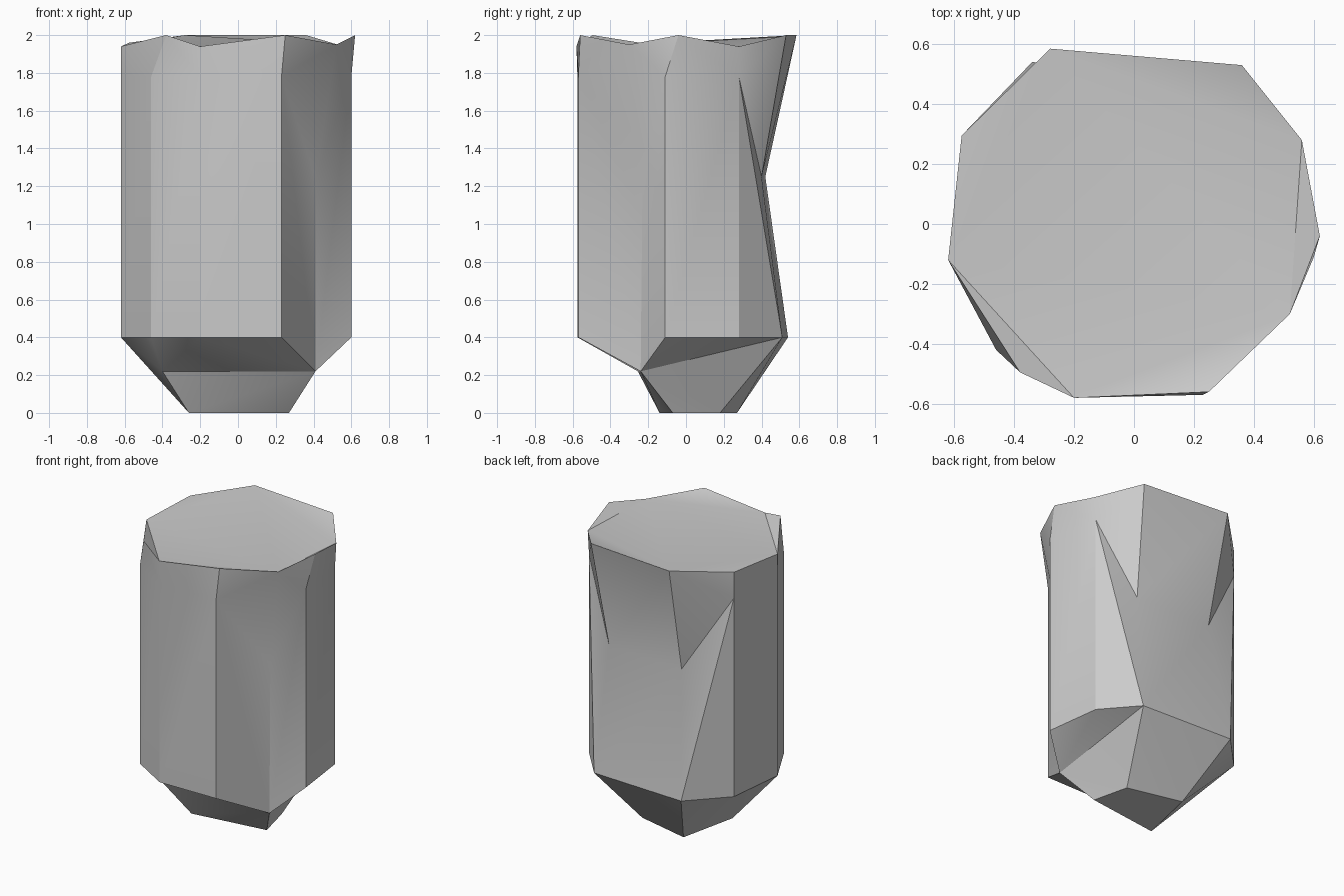
import bpy
import bmesh
import math

if "Cube" in bpy.data.objects:
    bpy.data.objects.remove(bpy.data.objects["Cube"], do_unlink=True)

FOOT_TOP, NOTCH_HEIGHT, SHOULDER = 0.40, 1.25, 1.78

# Corner columns, counterclockwise from the back left: rim point, then foot corner
rim = {
    "back": (-.28, .585, 2), "side": (-.575, .295, 1.96), "wing": (-.62, -.12, 1.94),
    "cheek": (-.38, -.495, 2), "front": (-.2, -.58, 1.94), "edge": (.25, -.56, 2),
    "cleft": (.52, -.3, 1.95), "flank": (.62, -.04, 2), "hip": (.56, .28, 1.94),
    "rear": (.36, .53, 2),
}
foot = {
    "back": (-.34, .54), "side": (-.575, .295), "wing": (-.62, -.12),
    "cheek": (-.46, -.42), "front": (-.2, -.575), "edge": (.23, -.57),
    "cleft": (.41, -.24), "flank": (.6, -.11), "hip": (.55, .28),
    "rear": (.35, .51),
}
# Columns that are pinched inwards half way up
notches = {"back": (-.26, .42), "cleft": (.41, -.23), "rear": (.31, .4)}

bm = bmesh.new()
top, middle, bottom = {}, {}, {}
for name, point in rim.items():
    top[name] = bm.verts.new(point)
    x, y = foot[name]
    if name in notches:
        middle[name] = bm.verts.new((*notches[name], NOTCH_HEIGHT))
    else:
        middle[name] = bm.verts.new((x, y, SHOULDER))
    bottom[name] = bm.verts.new((x, y, .22 if name == "cleft" else FOOT_TOP))

# Lower chin and the small resting face
chin = bm.verts.new((-.4, -.255, .22))
base_front_left = bm.verts.new((-.26, -.14, 0))
base_front_right = bm.verts.new((.27, -.07, 0))
base_back_right = bm.verts.new((.21, .18, 0))
base_back_left = bm.verts.new((-.17, .27, 0))


def face(*corners):
    bm.faces.new(corners)


def ring(level, names):
    return [level[name] for name in names.split()]


# Faceted walls; beside a notch the fold runs from shoulder to foot
names = list(rim)
for here, after in zip(names, names[1:] + names[:1]):
    face(top[here], middle[here], middle[after], top[after])
    if here in notches and after not in notches:
        face(middle[here], bottom[here], middle[after])
        face(bottom[here], bottom[after], middle[after])
    elif after in notches and here not in notches:
        face(middle[here], bottom[after], middle[after])
        face(middle[here], bottom[here], bottom[after])
    else:
        face(middle[here], bottom[here], bottom[after], middle[after])

# Crown: a broad cap with raised corner facets
face(*ring(top, "back side wing front cleft hip rear"))
for corner in ("wing cheek front", "front edge cleft", "cleft flank hip"):
    face(*ring(top, corner))

# Tapered foot
face(*ring(bottom, "wing cheek front"), chin)
face(*ring(bottom, "front edge cleft"), chin)
face(*ring(bottom, "cleft flank hip rear"))
face(chin, bottom["cleft"], base_front_right, base_front_left)
face(*ring(bottom, "cleft rear"), base_back_right, base_front_right)
face(*ring(bottom, "rear back"), base_back_left, base_back_right)
face(*ring(bottom, "back side"), base_back_left)
face(*ring(bottom, "side wing"), base_front_left, base_back_left)
face(bottom["wing"], chin, base_front_left)
face(base_front_left, base_front_right, base_back_right, base_back_left)

bmesh.ops.triangulate(bm, faces=bm.faces[:])
bmesh.ops.recalc_face_normals(bm, faces=bm.faces[:])
mesh = bpy.data.meshes.new("rock_pillar")
bm.to_mesh(mesh)
bm.free()
rock = bpy.data.objects.new("rock_pillar", mesh)
bpy.context.collection.objects.link(rock)

# Plain stone colour
stone = bpy.data.materials.new("stone_grey")
stone.use_nodes = True
colour = (.6, .6, .6, 1)
stone.diffuse_color = colour
stone.node_tree.nodes["Principled BSDF"].inputs["Base Color"].default_value = colour
mesh.materials.append(stone)

# Soft shading across shallow folds only
bpy.ops.object.select_all(action="DESELECT")
rock.select_set(True)
bpy.context.view_layer.objects.active = rock
bpy.ops.object.shade_smooth_by_angle(angle=math.radians(30))
